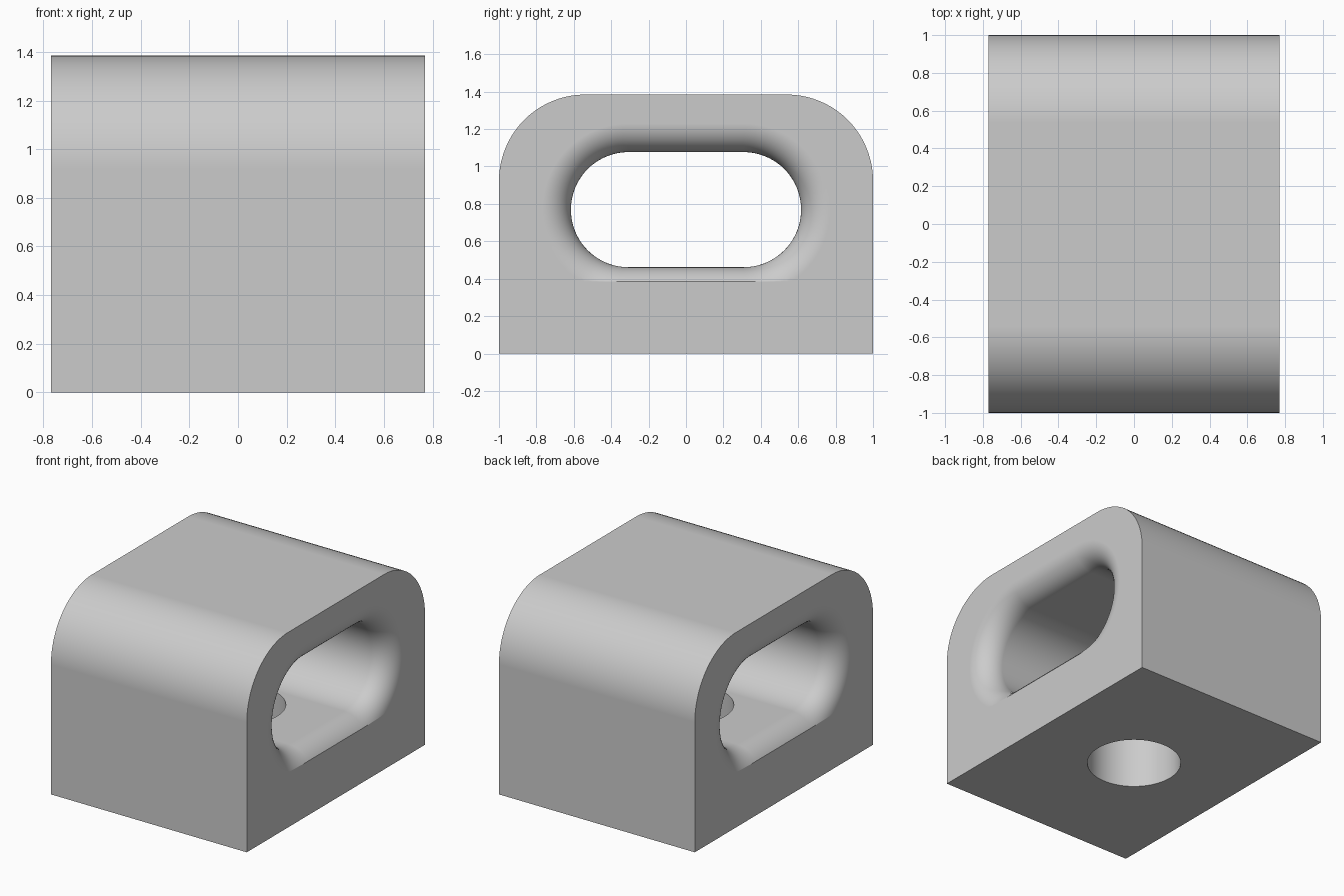
import bpy, bmesh
from math import pi, sin, cos, atan, radians

cube = bpy.data.objects.get("Cube")
if cube:
    bpy.data.objects.remove(cube, do_unlink=True)

U = 2 / 13                     # design unit of the block
HALF_X, HALF_Y, HEIGHT = 5 * U, 6.5 * U, 9 * U
STEPS = 20                     # segments per quarter round

grey = bpy.data.materials.new("light grey")
grey.use_nodes = True
colour = (0.6, 0.6, 0.6, 1)
grey.diffuse_color = colour
grey.node_tree.nodes["Principled BSDF"].inputs["Base Color"].default_value = colour


def loft(name, rings):
    """Skin matching (x, y, z) rings into a closed solid."""
    bm = bmesh.new()
    loops = [[bm.verts.new(p) for p in ring] for ring in rings]
    n = len(loops[0])
    for a, b in zip(loops, loops[1:]):
        for i in range(n):
            j = (i + 1) % n
            bm.faces.new((a[i], a[j], b[j], b[i]))
    bm.faces.new(loops[0])
    bm.faces.new(loops[-1])
    bmesh.ops.recalc_face_normals(bm, faces=bm.faces)
    mesh = bpy.data.meshes.new(name)
    bm.to_mesh(mesh)
    bm.free()
    mesh.materials.append(grey)
    obj = bpy.data.objects.new(name, mesh)
    bpy.context.collection.objects.link(obj)
    return obj


# Block: square feet, two large rounded shoulders
outline = [(-HALF_Y, 0), (HALF_Y, 0)]
for side, start in ((1, 0), (-1, pi / 2)):
    for i in range(STEPS + 1):
        a = start + i * pi / 2 / STEPS
        outline.append((side * (HALF_Y - 3 * U) + 3 * U * cos(a),
                        HEIGHT - 3 * U + 3 * U * sin(a)))
block = loft("block", [[(x, y, z) for y, z in outline] for x in (-HALF_X, HALF_X)])


# Slot: stadium tunnel flaring at both mouths, its flare trimmed flat below
def slot_ring(x, t):
    ring = []
    for side, start in ((1, -pi / 2), (-1, pi / 2)):
        for i in range(2 * STEPS + 1):
            a = start + i * pi / 2 / STEPS
            width = U
            if sin(a) < -0.5:
                width = min(U, -2.5 * U / sin(a) - 2 * U)
            sweep = 2 * atan(width / U)
            radius = U / sin(sweep)
            depth = min(t * U / radius, 1)
            r = 2 * U + radius * (1 - (1 - depth * depth) ** 0.5)
            ring.append((x, side * 2 * U + r * cos(a), 5 * U + r * sin(a)))
    return ring


flare = [sin(i * pi / 2 / 12) for i in range(13)]
half = [(HALF_X - U + t * U, t) for t in flare] + [(HALF_X + U, 1)]
stations = [(-x, t) for x, t in reversed(half)] + half
slot = loft("slot_cutter", [slot_ring(x, t) for x, t in stations])

# Round bolt hole from the underside into the slot
circle = [i * pi / 32 for i in range(64)]
hole = loft("hole_cutter", [[(2 * U * cos(a), 2 * U * sin(a), z) for a in circle]
                            for z in (-U, 4 * U)])

bpy.ops.object.select_all(action="DESELECT")
bpy.context.view_layer.objects.active = block
block.select_set(True)
for cutter in (slot, hole):
    cut = block.modifiers.new(cutter.name, "BOOLEAN")
    cut.operation = "DIFFERENCE"
    cut.solver = "EXACT"
    cut.object = cutter
    bpy.ops.object.modifier_apply(modifier=cut.name)
    bpy.data.objects.remove(cutter, do_unlink=True)

bpy.ops.object.shade_smooth_by_angle(angle=radians(30))
weighted = block.modifiers.new("flat_sides", "WEIGHTED_NORMAL")
weighted.keep_sharp = True
weighted.weight = 100
